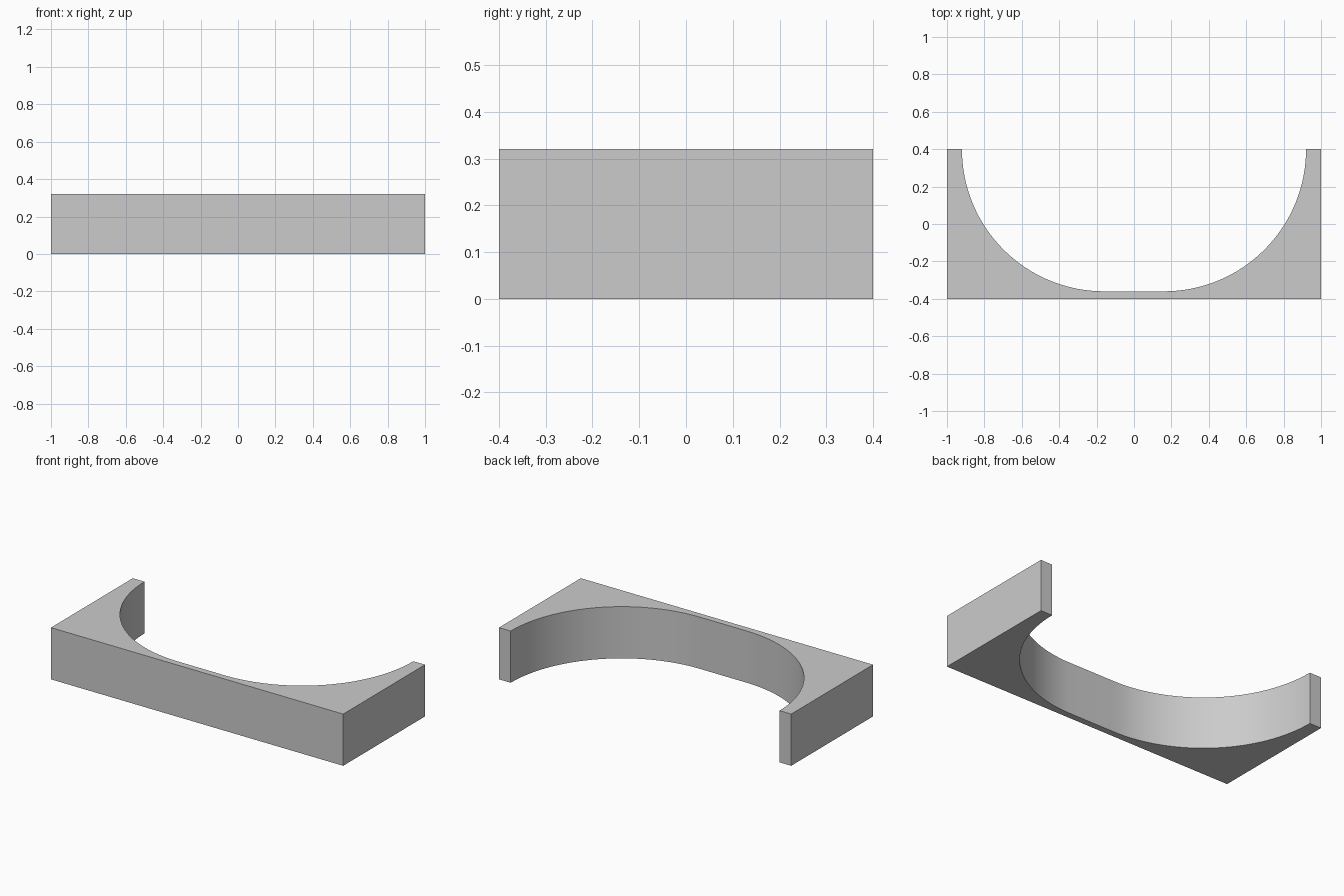
import bpy, bmesh
from math import sin, cos, pi, radians

old = bpy.data.objects.get("Cube")
if old:
    bpy.data.objects.remove(old, do_unlink=True)

# Plain grey material
GREY = (0.6, 0.6, 0.6, 1.0)
mat = bpy.data.materials.new("light grey")
mat.use_nodes = True
mat.diffuse_color = GREY
mat.node_tree.nodes["Principled BSDF"].inputs["Base Color"].default_value = GREY

HALF_W, HALF_D, HEIGHT = 1.0, 0.4, 0.32
RADIUS, CENTRE_X, STEPS = 0.76, 0.16, 32

# Outline: outer rectangle, with a scooped recess open at the back
quarter = [(CENTRE_X + RADIUS * cos(a), HALF_D - RADIUS * sin(a))
           for a in (i * pi / 2 / STEPS for i in range(STEPS + 1))]
recess = quarter + [(-x, y) for x, y in reversed(quarter)]
outer = [(-HALF_W, HALF_D), (-HALF_W, -HALF_D), (HALF_W, -HALF_D), (HALF_W, HALF_D)]

# Extrude the outline upward
bm = bmesh.new()
base = bm.faces.new([bm.verts.new((x, y, 0)) for x, y in recess + outer])
top = bmesh.ops.extrude_face_region(bm, geom=[base], use_keep_orig=True)
bmesh.ops.translate(bm, vec=(0, 0, HEIGHT),
                    verts=[g for g in top["geom"] if isinstance(g, bmesh.types.BMVert)])
bmesh.ops.recalc_face_normals(bm, faces=bm.faces)

mesh = bpy.data.meshes.new("curved_bracket")
bm.to_mesh(mesh)
bm.free()
mesh.materials.append(mat)
bracket = bpy.data.objects.new("curved_bracket", mesh)
bpy.context.collection.objects.link(bracket)

# Smooth curve, sharp corners
bpy.ops.object.select_all(action="DESELECT")
bracket.select_set(True)
bpy.context.view_layer.objects.active = bracket
bpy.ops.object.shade_smooth_by_angle(angle=radians(30))
